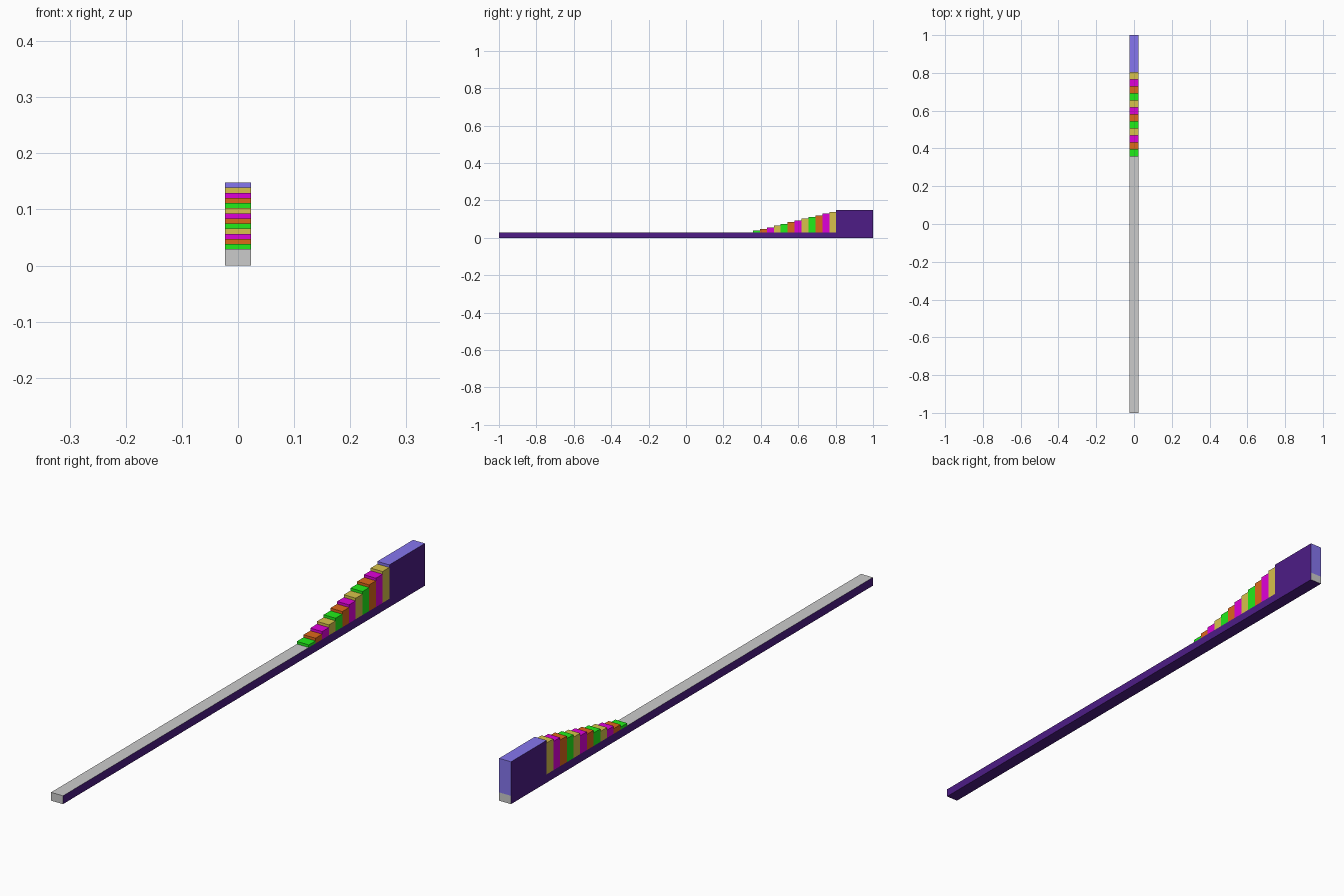
import bpy

if "Cube" in bpy.data.objects:
    bpy.data.objects.remove(bpy.data.objects["Cube"])

HALF_W = 0.023      # half width of the whole strip
BASE_TOP = 0.029
RAMP_START, RAMP_END = 0.358, 0.803
TOP = 0.148
STEPS = 12


def material(name, rgb):
    m = bpy.data.materials.new(name)
    m.diffuse_color = (*rgb, 1)
    m.use_nodes = True
    m.node_tree.nodes["Principled BSDF"].inputs["Base Color"].default_value = m.diffuse_color
    return m


def box(name, y0, y1, z0, z1, mats=()):
    """Box across the strip width, sharing the given materials."""
    bpy.ops.mesh.primitive_cube_add(size=1)
    ob = bpy.context.object
    ob.name = name
    for v in ob.data.vertices:
        v.co = (v.co.x * 2 * HALF_W,
                y0 + (v.co.y + 0.5) * (y1 - y0),
                z0 + (v.co.z + 0.5) * (z1 - z0))
    for m in mats:
        ob.data.materials.append(m)
    ob.data.update()
    return ob


def paint_sides(ob, slot):
    """Give the long sides and underside the second material."""
    for p in ob.data.polygons:
        if abs(p.normal.x) > 0.5 or p.normal.z < -0.5:
            p.material_index = slot


grey = material("grey", (0.8, 0.8, 0.8))
dark_purple = material("dark_purple", (0.075, 0.012, 0.24))
lilac = material("lilac", (0.24, 0.18, 0.86))
step_mats = [material("green", (0.015, 0.85, 0.01)),
             material("orange", (0.72, 0.14, 0.01)),
             material("magenta", (0.74, 0.0, 0.69)),
             material("yellow", (0.68, 0.54, 0.07))]

# Long flat base strip
base = box("base_strip", -1, 1, 0, BASE_TOP, (grey, dark_purple))
paint_sides(base, 1)

# Tall end block
block = box("end_block", RAMP_END, 1, BASE_TOP, TOP, (lilac, dark_purple))
paint_sides(block, 1)

# Coloured steps climbing to the end block
run = (RAMP_END - RAMP_START) / STEPS
rise = (TOP - BASE_TOP) / (STEPS + 1)
for i in range(STEPS):
    y = RAMP_START + i * run
    box(f"step_{i + 1}", y, y + run, BASE_TOP, BASE_TOP + (i + 1) * rise,
        (step_mats[i % 4],))
